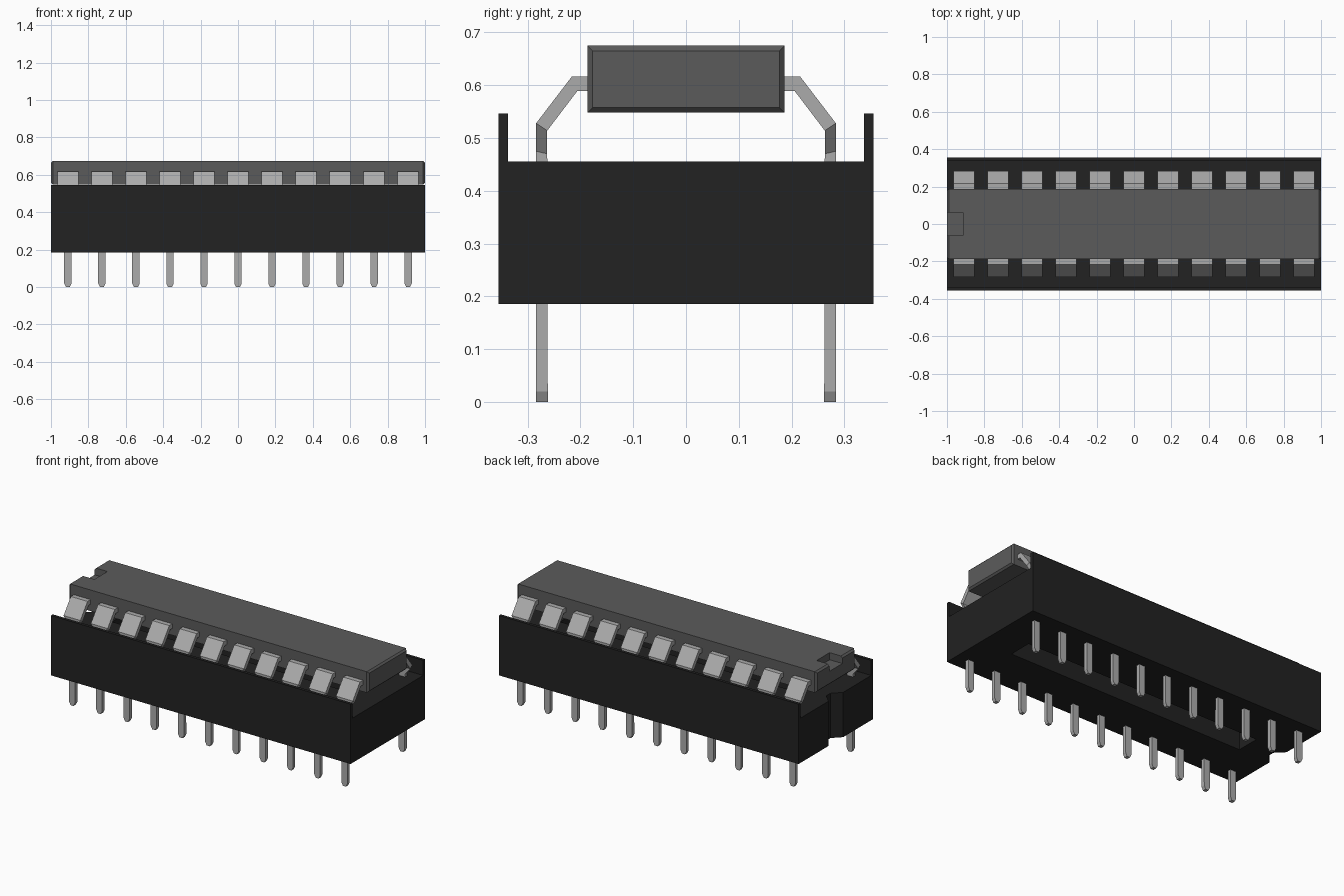
import bpy, bmesh

if "Cube" in bpy.data.objects:
    bpy.data.objects.remove(bpy.data.objects["Cube"], do_unlink=True)


def material(name, value):
    m = bpy.data.materials.new(name)
    m.use_nodes = True
    colour = (value, value, value, 1)
    m.diffuse_color = colour
    m.node_tree.nodes["Principled BSDF"].inputs["Base Color"].default_value = colour
    return m


black = material("black plastic", 0.016)
grey = material("dark grey resin", 0.105)
metal = material("tin metal", 0.41)


def loft(name, rings, mat):
    """Skin a row of equal-length rings and cap both ends."""
    bm = bmesh.new()
    loops = [[bm.verts.new(p) for p in ring] for ring in rings]
    for a, b in zip(loops, loops[1:]):
        for i in range(len(a)):
            j = (i + 1) % len(a)
            bm.faces.new((a[i], a[j], b[j], b[i]))
    bm.faces.new(loops[0])
    bm.faces.new(loops[-1])
    bmesh.ops.recalc_face_normals(bm, faces=bm.faces)
    mesh = bpy.data.meshes.new(name)
    bm.to_mesh(mesh)
    bm.free()
    mesh.materials.append(mat)
    ob = bpy.data.objects.new(name, mesh)
    bpy.context.collection.objects.link(ob)
    return ob


def upright(name, outline, z0, z1, mat):
    return loft(name, [[(x, y, z) for x, y in outline] for z in (z0, z1)], mat)


def rect(x0, x1, y):
    return [(x0, -y), (x1, -y), (x1, y), (x0, y)]


def cut(target, cutter):
    mod = target.modifiers.new("cut", "BOOLEAN")
    mod.operation = "DIFFERENCE"
    mod.solver = "EXACT"
    mod.object = cutter
    cutter.hide_render = True
    cutter.display_type = "WIRE"
    cutter.hide_set(True)


# Socket: floor block with two thin side walls
W, WALL, BASE, FLOOR, RIM = 0.355, 0.337, 0.185, 0.455, 0.546
half = [(W, BASE), (W, RIM), (WALL, RIM), (WALL, FLOOR)]
profile = half + [(-y, z) for y, z in reversed(half)]
socket = loft("socket", [[(x, y, z) for y, z in profile] for x in (-1, 1)], black)

# Central slot and chamfered end notch of the socket
cut(socket, upright("slot_cutter", rect(-0.79, 0.79, 0.07), 0.1, 0.5, black))
notch = [(-1.02, -0.09), (-0.95, -0.02), (-0.95, 0.02), (-1.02, 0.09)]
cut(socket, upright("socket_notch_cutter", notch, 0.1, 0.5, black))

# Chip body with bevelled ends
def chip_ring(x, inset):
    y, z0, z1 = 0.187 - inset, 0.548 + inset, 0.675 - inset
    return [(x, -y, z0), (x, y, z0), (x, y, z1), (x, -y, z1)]


chip = loft("chip_body", [chip_ring(-1, 0.01), chip_ring(-0.99, 0),
                          chip_ring(0.99, 0), chip_ring(1, 0.01)], grey)
cut(chip, upright("chip_notch_cutter", rect(-1.05, -0.915, 0.062), 0.632, 0.75, grey))

# One leg: outer (y, z), inner (y, z), half width, from chip to tip
PITCH, COUNT = 0.1818, 11
first = -PITCH * (COUNT - 1) / 2
path = [
    ((0.18, 0.617), (0.18, 0.589), 0.056),
    ((0.216, 0.617), (0.206, 0.589), 0.056),
    ((0.284, 0.528), (0.263, 0.514), 0.056),
    ((0.284, 0.475), (0.263, 0.470), 0.02),
    ((0.284, 0.02), (0.262, 0.02), 0.02),
    ((0.284, 0), (0.262, 0), 0.01),
]
rings = [[(first - w, *out), (first + w, *out), (first + w, *inn), (first - w, *inn)]
         for out, inn, w in path]
legs = loft("legs", rings, metal)

# Repeat the leg along the chip and mirror to the other side
row = legs.modifiers.new("row", "ARRAY")
row.count = COUNT
row.use_relative_offset = False
row.use_constant_offset = True
row.constant_offset_displace = (PITCH, 0, 0)
mirror = legs.modifiers.new("mirror", "MIRROR")
mirror.use_axis = (False, True, False)
